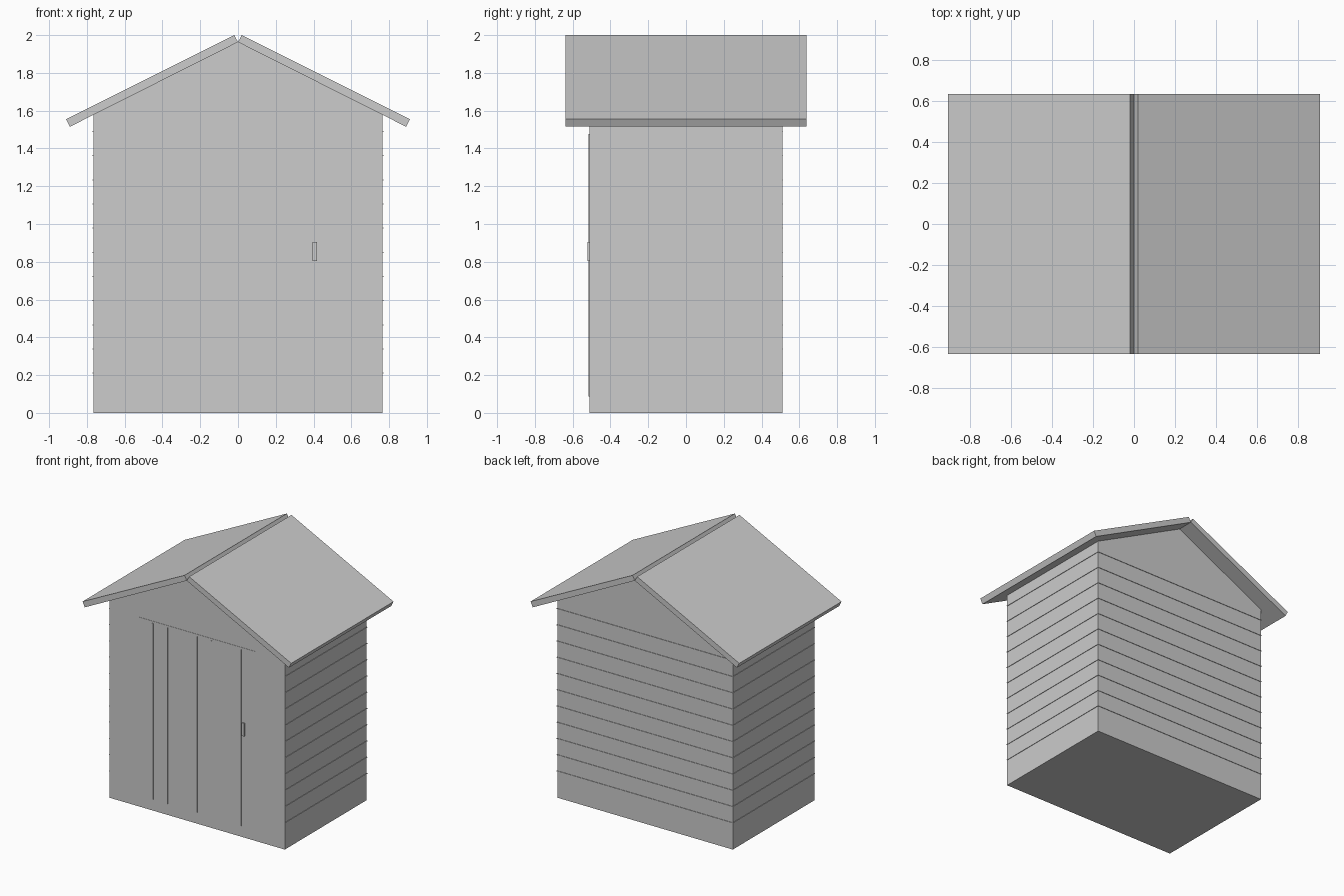
import bpy, bmesh

if "Cube" in bpy.data.objects:
    bpy.data.objects.remove(bpy.data.objects["Cube"])

grey = bpy.data.materials.new("plain grey")
grey.diffuse_color = (0.604, 0.604, 0.604, 1)
grey.use_nodes = True
grey.node_tree.nodes["Principled BSDF"].inputs["Base Color"].default_value = grey.diffuse_color


def prism(name, pts, lo, hi, axis="y"):
    """Extrude a 2D outline: (x, z) along y, or (x, y) along z."""
    bm = bmesh.new()
    place = (lambda p, t: (p[0], t, p[1])) if axis == "y" else (lambda p, t: (p[0], p[1], t))
    a = [bm.verts.new(place(p, lo)) for p in pts]
    b = [bm.verts.new(place(p, hi)) for p in pts]
    bm.faces.new(a)
    bm.faces.new(b[::-1])
    n = len(pts)
    for i in range(n):
        j = (i + 1) % n
        bm.faces.new((a[i], b[i], b[j], a[j]))
    bmesh.ops.recalc_face_normals(bm, faces=bm.faces)
    me = bpy.data.meshes.new(name)
    bm.to_mesh(me)
    bm.free()
    me.materials.append(grey)
    ob = bpy.data.objects.new(name, me)
    bpy.context.collection.objects.link(ob)
    return ob


def plate(name, x0, x1, z0, z1, y0, y1):
    return prism(name, [(x0, z0), (x1, z0), (x1, z1), (x0, z1)], y0, y1)


W, D = 0.765, 0.51

# Walls with gable ends
prism("walls", [(-W, 0), (W, 0), (W, 1.578), (0, 1.963), (-W, 1.578)], -D, D)

# Two sloping roof slabs with an open V at the ridge
for s, side in ((-1, "left"), (1, "right")):
    prism("roof_" + side, [(0, 1.963), (s * 0.02, 2.0), (s * 0.91, 1.555), (s * 0.89, 1.515)],
          -0.637, 0.637)

# Thin cladding lines wrapping the sides and back
e = 0.004
for i in range(11):
    z = 0.21 + 0.128 * i
    outline = [(-W, -D), (-W - e, -D), (-W - e, D + e), (W + e, D + e),
               (W + e, -D), (W, -D), (W, D), (-W, D)]
    prism(f"cladding_line_{i + 1}", outline, z - 0.0025, z + 0.0025, "z")

# Door, its vertical board lines and handle
plate("door", -0.51, 0.51, 0.08, 1.493, -D - 0.002, -D)
for i in range(7):
    x = (i - 3) * 0.128
    plate(f"door_board_line_{i + 1}", x - 0.004, x + 0.004, 0.088, 1.477, -D - 0.005, -D - 0.002)
plate("door_handle", 0.394, 0.419, 0.803, 0.905, -D - 0.012, -D - 0.002)
